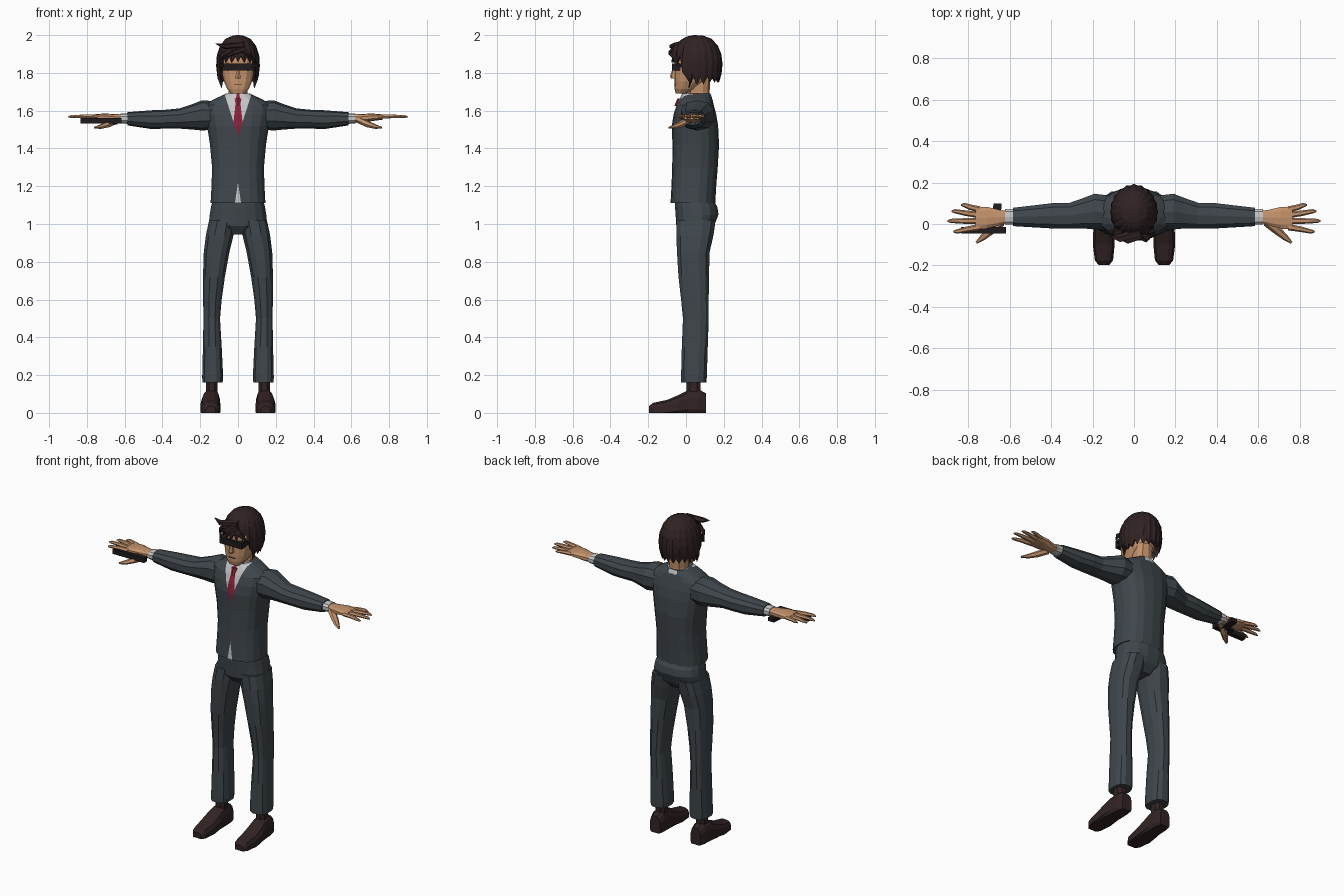
import bpy, bmesh, math
from mathutils import Vector

cube = bpy.data.objects.get("Cube")
if cube:
    bpy.data.objects.remove(cube, do_unlink=True)


def material(name, r, g, b):
    m = bpy.data.materials.new(name)
    m.use_nodes = True
    m.diffuse_color = (r, g, b, 1)
    m.node_tree.nodes["Principled BSDF"].inputs["Base Color"].default_value = (r, g, b, 1)
    return m


suit = material("suit slate", .05, .062, .072)
skin = material("skin tan", .55, .29, .15)
dark = material("hair brown", .03, .016, .017)
leather = material("shoe brown", .032, .017, .018)
shirt = material("shirt grey", .56, .56, .56)
red = material("tie red", .25, .016, .04)
black = material("black", .014, .011, .012)


def finish(bm, name, mats, mirror=False):
    bmesh.ops.recalc_face_normals(bm, faces=bm.faces[:])
    mesh = bpy.data.meshes.new(name)
    bm.to_mesh(mesh)
    bm.free()
    for m in mats:
        mesh.materials.append(m)
    obj = bpy.data.objects.new(name, mesh)
    bpy.context.collection.objects.link(obj)
    if mirror:
        obj.modifiers.new("Mirror", 'MIRROR').use_mirror_merge = False
    return obj


def skin_rings(bm, rings):
    """Bridge closed rings of points and cap both ends."""
    loops = [[bm.verts.new(p) for p in ring] for ring in rings]
    n = len(loops[0])
    for lo, hi in zip(loops, loops[1:]):
        for i in range(n):
            j = (i + 1) % n
            bm.faces.new((lo[i], lo[j], hi[j], hi[i]))
    bm.faces.new(loops[0])
    bm.faces.new(loops[-1])


def loft(axis, rows, n=12, power=2.4):
    """Each row: position on the axis, then low and high bounds on the other two."""
    rings = []
    for t, a0, a1, b0, b1 in rows:
        ring = []
        for i in range(n):
            ang = math.tau * (i + .5) / n
            c, s = math.cos(ang), math.sin(ang)
            c = math.copysign(abs(c) ** (2 / power), c)
            s = math.copysign(abs(s) ** (2 / power), s)
            a = (a0 + a1) / 2 + c * (a1 - a0) / 2
            b = (b0 + b1) / 2 + s * (b1 - b0) / 2
            ring.append({'x': (t, a, b), 'y': (a, t, b), 'z': (a, b, t)}[axis])
        rings.append(ring)
    bm = bmesh.new()
    skin_rings(bm, rings)
    return bm


def tube(bm, points, radii, flat=1.0, n=6):
    """Tapered limb through points, flattened on its vertical side."""
    pts = [Vector(p) for p in points]
    d = (pts[-1] - pts[0]).normalized()
    side = d.cross(Vector((0, 0, 1))).normalized()
    up = side.cross(d)
    rings = []
    for p, r in zip(pts, radii):
        angs = [math.tau * i / n for i in range(n)]
        rings.append([p + side * r * math.cos(a) + up * r * flat * math.sin(a) for a in angs])
    skin_rings(bm, rings)


def box(name, lo, hi, mat, mirror=False):
    lo, hi = Vector(lo), Vector(hi)
    bm = bmesh.new()
    bmesh.ops.create_cube(bm, size=1)
    for v in bm.verts:
        v.co = (lo + hi) / 2 + v.co * (hi - lo)
    return finish(bm, name, [mat], mirror)


# Jacket, cut along the shirt opening, tie and hem gap
bm = loft('z', [(1.11, -.147, .147, -.082, .155), (1.2, -.142, .142, -.077, .16),
                (1.3, -.139, .139, -.073, .168), (1.42, -.15, .15, -.072, .175),
                (1.52, -.166, .166, -.075, .17), (1.58, -.18, .18, -.066, .16),
                (1.63, -.18, .18, -.05, .147), (1.66, -.13, .13, -.036, .14),
                (1.69, -.065, .065, -.02, .13)], n=18, power=2.5)


def opening(z):
    return (z - 1.465) * .32


def tie_half(z):
    return .013 + (1.64 - z) * .11


def hem_gap(z):
    return (1.22 - z) * .15


for half in (opening, tie_half, hem_gap):
    slope = half(1) - half(0)
    for s in (-1, 1):
        bmesh.ops.bisect_plane(bm, geom=bm.verts[:] + bm.edges[:] + bm.faces[:], dist=1e-6,
                               plane_co=(s * half(1.5), 0, 1.5), plane_no=(s, 0, -slope))
for f in bm.faces:
    c = f.calc_center_median()
    if c.y < .03:
        if abs(c.x) < opening(c.z):
            f.material_index = 2 if abs(c.x) < tie_half(c.z) else 1
        elif abs(c.x) < hem_gap(c.z):
            f.material_index = 1
finish(bm, "jacket", [suit, shirt, red])

# Tie knot and shirt collar
finish(loft('z', [(1.625, -.011, .011, -.062, -.03), (1.665, -.021, .021, -.045, -.01)], n=6),
       "tie_knot", [red])
finish(loft('z', [(1.62, -.08, .08, -.03, .138), (1.67, -.072, .072, -.025, .14),
                  (1.69, -.06, .06, .0, .132)]), "shirt_collar", [shirt])

# Sleeves and cuffs
finish(loft('x', [(.12, -.03, .14, 1.5, 1.65), (.19, -.03, .15, 1.495, 1.655),
                  (.24, -.025, .13, 1.5, 1.635), (.31, -.025, .105, 1.505, 1.612),
                  (.38, -.025, .105, 1.505, 1.605), (.46, -.02, .095, 1.503, 1.602),
                  (.585, -.012, .08, 1.522, 1.592)], n=10), "sleeves", [suit], True)
finish(loft('x', [(.57, -.004, .073, 1.53, 1.587), (.622, -.004, .073, 1.532, 1.585)], n=10),
       "cuffs", [shirt], True)

# Hands with spread fingers and lowered thumb
bm = loft('x', [(.61, .004, .064, 1.54, 1.58), (.65, -.008, .07, 1.535, 1.582),
                (.71, -.025, .085, 1.545, 1.585), (.765, -.027, .083, 1.552, 1.58)], n=10)
for base, tip, x in ((.07, .092, .835), (.043, .062, .88), (.014, .015, .9), (-.015, -.037, .872)):
    mid = (base + tip) / 2
    tube(bm, [(.745, base, 1.567), ((x + .745) / 2, mid, 1.57), (x - .015, tip, 1.569),
              (x, tip, 1.566)], [.0155, .0135, .01, .004], .8)
tube(bm, [(.64, .01, 1.55), (.69, -.03, 1.527), (.73, -.065, 1.514), (.76, -.09, 1.51)],
     [.022, .021, .015, .006], .8)
finish(bm, "hands", [skin], True)

# Trousers
finish(loft('z', [(.945, -.06, .06, -.02, .11), (.99, -.158, .158, -.053, .15),
                  (1.05, -.152, .152, -.057, .174), (1.09, -.145, .145, -.06, .168),
                  (1.13, -.135, .135, -.06, .145)], n=16), "trouser_hips", [suit])
finish(loft('z', [(.16, .08, .19, -.028, .11), (.19, .077, .191, -.028, .112),
                  (.35, .085, .187, -.024, .117), (.5, .094, .184, -.018, .122),
                  (.6, .085, .186, -.028, .122), (.72, .068, .187, -.042, .124),
                  (.85, .044, .183, -.05, .127), (.94, .022, .172, -.054, .148),
                  (1.02, .01, .155, -.052, .16)], n=12, power=2.6), "trouser_legs", [suit], True)

# Socks and shoes
finish(loft('z', [(.09, .105, .172, .0, .08), (.18, .108, .17, .0, .078)], n=8),
       "socks", [leather], True)
bm = loft('y', [(-.197, .118, .172, -.03, .036), (-.175, .1, .19, -.03, .054),
                (-.1, .092, .2, -.03, .07), (-.04, .093, .198, -.03, .096),
                (.01, .095, .19, -.03, .122), (.07, .097, .186, -.03, .125),
                (.106, .105, .175, -.03, .105)], n=12, power=2.8)
for v in bm.verts:
    v.co.z = max(v.co.z, 0)
finish(bm, "shoes", [leather], True)

# Neck and head
finish(loft('z', [(1.64, -.058, .058, .008, .128), (1.7, -.052, .052, .015, .125),
                  (1.78, -.055, .055, .01, .13)], n=10), "neck", [skin])
finish(loft('z', [(1.69, -.036, .036, -.054, .0), (1.715, -.058, .058, -.06, .05),
                  (1.755, -.076, .076, -.061, .1), (1.8, -.086, .086, -.06, .13),
                  (1.86, -.09, .09, -.06, .15), (1.92, -.085, .085, -.05, .15)],
            n=14, power=2.7), "head", [skin])
finish(loft('z', [(1.77, -.014, .014, -.08, -.05), (1.783, -.014, .014, -.084, -.05),
                  (1.84, -.007, .007, -.066, -.05)], n=6), "nose", [skin])
box("mouth", (-.022, -.064, 1.736), (.022, -.056, 1.739), leather)

# Dark glasses
box("glasses_front", (-.076, -.074, 1.813), (.076, -.03, 1.85), black)
box("glasses_arms", (.074, -.05, 1.832), (.094, .04, 1.847), black, True)


# Hair: ridged strands running from the crown to a jagged edge
def hair_edge(deg):
    if deg < 46:
        return 1.872
    if deg < 62:
        return 1.82
    return 1.755 if deg < 115 else 1.765


bm = bmesh.new()
count, steps = 40, 7
rings = [[] for _ in range(steps + 1)]
for i in range(count):
    ang = math.tau * i / count
    deg = abs((math.degrees(ang) + 180) % 360 - 180)
    jag = 1 if i % 2 else -1
    end = math.acos((hair_edge(deg) + .017 * jag - 1.85) / .15)
    for k in range(steps):
        phi = end * (k + .4) / (steps - .6)
        r = math.sin(phi) ** (.8 if phi < math.pi / 2 else .5)
        r *= 1 - .018 * jag
        rings[k].append((.114 * r * math.sin(ang), .058 - .133 * r * math.cos(ang),
                         1.85 + .15 * math.cos(phi)))
    rings[steps].append((.03 * math.sin(ang), .06 - .03 * math.cos(ang), 1.86))
skin_rings(bm, rings)
finish(bm, "hair", [dark])

# Loose locks: swept fringe, side flick and sideburns
bm = bmesh.new()
for start, middle, tip, r in (
        ((.03, -.04, 1.95), (-.07, -.07, 1.94), (-.12, -.06, 1.955), .026),
        ((.04, -.05, 1.93), (-.03, -.078, 1.905), (-.085, -.066, 1.875), .024),
        ((.0, -.04, 1.93), (.06, -.07, 1.9), (.1, -.04, 1.845), .024),
        ((-.05, -.03, 1.92), (-.09, -.04, 1.89), (-.1, -.035, 1.825), .02),
        ((.09, .03, 1.82), (.094, .025, 1.77), (.086, .015, 1.72), .018),
        ((-.09, .03, 1.82), (-.094, .025, 1.77), (-.086, .015, 1.72), .018)):
    tube(bm, [start, middle, tip], [r, r * .8, .002], .7, 5)
finish(bm, "hair_locks", [dark])

# Pistol lying against the right palm
box("pistol_slide", (-.835, -.045, 1.532), (-.618, -.015, 1.562), black)
grip = box("pistol_grip", (-.69, -.03, 1.528), (-.65, .1, 1.552), black)
for v in grip.data.vertices:
    if v.co.y > 0:
        v.co.x += .012
box("trigger_guard", (-.73, -.02, 1.534), (-.69, .012, 1.546), black)
